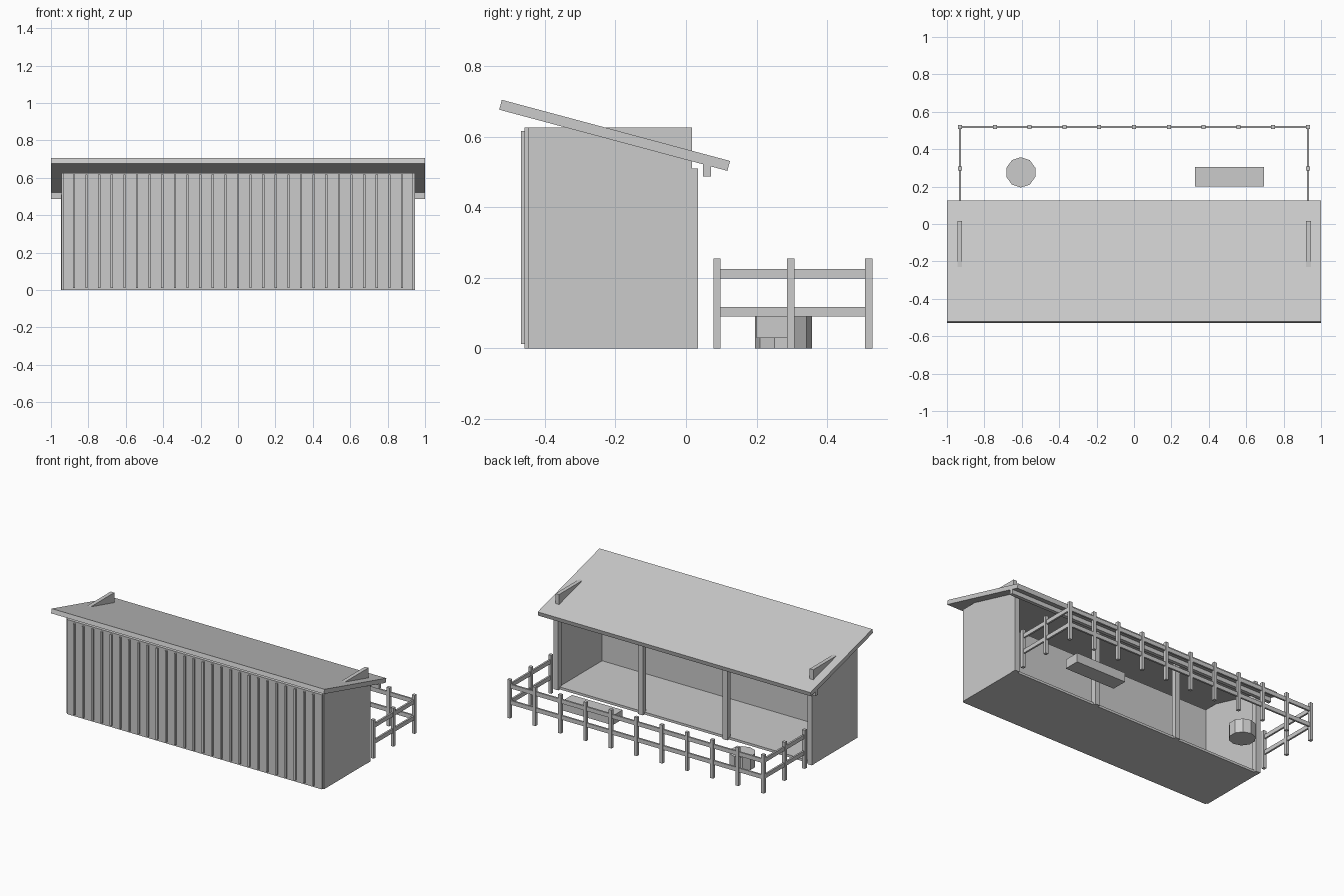
import bpy, math

if "Cube" in bpy.data.objects:
    bpy.data.objects.remove(bpy.data.objects["Cube"])


def box(name, x, y, z):
    """Axis-aligned box from (min, max) ranges."""
    bpy.ops.mesh.primitive_cube_add(size=1, location=[(a + b) / 2 for a, b in (x, y, z)])
    ob = bpy.context.object
    ob.name = name
    ob.scale = [b - a for a, b in (x, y, z)]
    bpy.ops.object.transform_apply(location=False, rotation=False, scale=True)
    return ob


def around(c, w):
    return (c - w / 2, c + w / 2)


# Shed shell
box("floor", (-0.93, 0.93), (-0.447, 0.017), (0, 0.016))
box("back_wall", (-0.935, 0.935), (-0.458, -0.434), (0, 0.627))
for s, side in ((-1, "left"), (1, "right")):
    box(side + "_wall", around(s * 0.932, 0.026), (-0.447, 0.017), (0, 0.627))

# Vertical battens on the closed side
for i in range(27):
    box("wall_batten", around(-0.877 + i * 1.754 / 26, 0.012), (-0.468, -0.456), (0.012, 0.617))

# Sloping roof and gutter
roof = box("roof", (-1, 1), around(-0.2025, 0.67), around(0.6045, 0.029))
roof.rotation_euler.x = -math.radians(15)
box("gutter", (-1, 1), (0.048, 0.071), (0.488, 0.527))

# Posts along the open side
for x in (-0.93, -0.31, 0.31, 0.93):
    box("shed_post", around(x, 0.034), (0, 0.034), (0, 0.51))

# Paddock fence posts
post_spots = [(-0.93 + i * 0.186, 0.518) for i in range(11)]
post_spots += [(s * 0.93, y) for s in (-1, 1) for y in (0.088, 0.297)]
for x, y in post_spots:
    box("fence_post", around(x, 0.021), around(y, 0.021), (0, 0.255))

# Paddock fence rails
for z in ((0.091, 0.118), (0.198, 0.225)):
    box("fence_long_rail", (-0.93, 0.93), around(0.518, 0.012), z)
    for s in (-1, 1):
        box("fence_side_rail", around(s * 0.93, 0.012), (0.088, 0.518), z)

# Feed trough and water tub
box("trough", (0.325, 0.695), (0.2, 0.305), (0.03, 0.091))
bpy.ops.mesh.primitive_cylinder_add(vertices=10, radius=0.081, depth=0.091,
                                    location=(-0.605, 0.276, 0.0455))
bpy.context.object.name = "water_tub"
